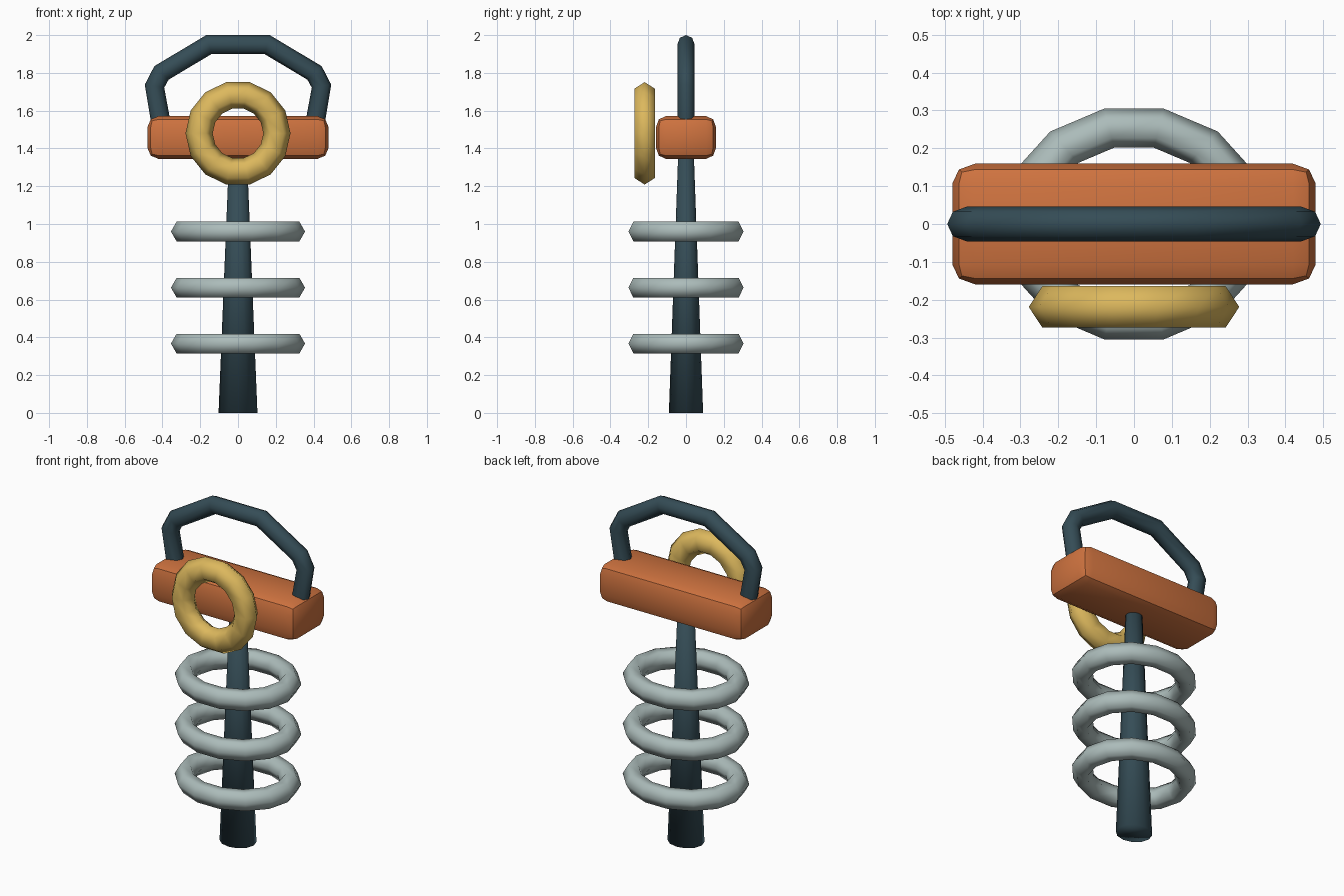
import bpy
from math import radians

cube = bpy.data.objects.get("Cube")
if cube:
    bpy.data.objects.remove(cube, do_unlink=True)

DEPTH = 0.88  # the whole model is slightly flattened front to back


def material(name, r, g, b):
    m = bpy.data.materials.new(name)
    m.use_nodes = True
    m.diffuse_color = (r, g, b, 1)
    m.node_tree.nodes["Principled BSDF"].inputs["Base Color"].default_value = (r, g, b, 1)
    return m


teal = material("dark teal", 0.035, 0.073, 0.093)
orange = material("burnt orange", 0.62, 0.17, 0.05)
gold = material("soft gold", 0.72, 0.48, 0.11)
silver = material("pale grey", 0.41, 0.50, 0.49)


def finish(name, mat, angle=None):
    """Name, colour and shade the active object."""
    ob = bpy.context.object
    ob.name = name
    ob.data.materials.append(mat)
    bpy.ops.object.transform_apply(location=False, rotation=True, scale=True)
    if angle:
        bpy.ops.object.shade_smooth_by_angle(angle=radians(angle))
    else:
        bpy.ops.object.shade_smooth()
    return ob


def ring(name, mat, major, minor, location, tilt, scale):
    bpy.ops.mesh.primitive_torus_add(major_segments=14, minor_segments=6,
                                     major_radius=major, minor_radius=minor,
                                     location=location, rotation=(tilt, 0, 0))
    bpy.context.object.scale = scale
    finish(name, mat)


# Tapered post
bpy.ops.mesh.primitive_cone_add(vertices=12, radius1=0.103, radius2=0.045,
                                depth=1.42, location=(0, 0, 0.71))
bpy.context.object.scale.y = DEPTH
finish("post", teal)

# Crossbar with chamfered edges
bpy.ops.mesh.primitive_cube_add(size=1, location=(0, 0, 1.458))
bar = bpy.context.object
bar.scale = (0.96, 0.362, 0.227)
bpy.ops.object.transform_apply(location=False, rotation=False, scale=True)
bevel = bar.modifiers.new("chamfer", 'BEVEL')
bevel.width = 0.06
bevel.segments = 2
bpy.ops.object.modifier_apply(modifier=bevel.name)
bar.scale.y = DEPTH
finish("crossbar", orange, 30)

# Rings around the post
for label, z in (("lower", 0.367), ("middle", 0.663), ("upper", 0.960)):
    ring(label + "_post_ring", silver, 0.295, 0.06, (0, 0, z), 0, (1, DEPTH, 1))

# Upright ring on the front
ring("front_ring", gold, 0.206, 0.072, (0, -0.219, 1.48), radians(90), (1, 1, DEPTH))

# Bent tube handle, mirrored left to right
half = [(0.395, 1.46), (0.442, 1.73), (0.405, 1.80), (0.154, 1.95)]
path = [(-x, z) for x, z in half] + half[::-1]
curve = bpy.data.curves.new("handle", 'CURVE')
curve.dimensions = '3D'
curve.bevel_depth = 0.052
curve.bevel_resolution = 2
curve.use_fill_caps = True
spline = curve.splines.new('POLY')
spline.points.add(len(path) - 1)
for point, (x, z) in zip(spline.points, path):
    point.co = (x, 0, z, 1)
handle = bpy.data.objects.new("handle", curve)
bpy.context.collection.objects.link(handle)
bpy.ops.object.select_all(action='DESELECT')
handle.select_set(True)
bpy.context.view_layer.objects.active = handle
bpy.ops.object.convert(target='MESH')
bpy.context.object.scale.y = DEPTH
finish("handle", teal, 60)
